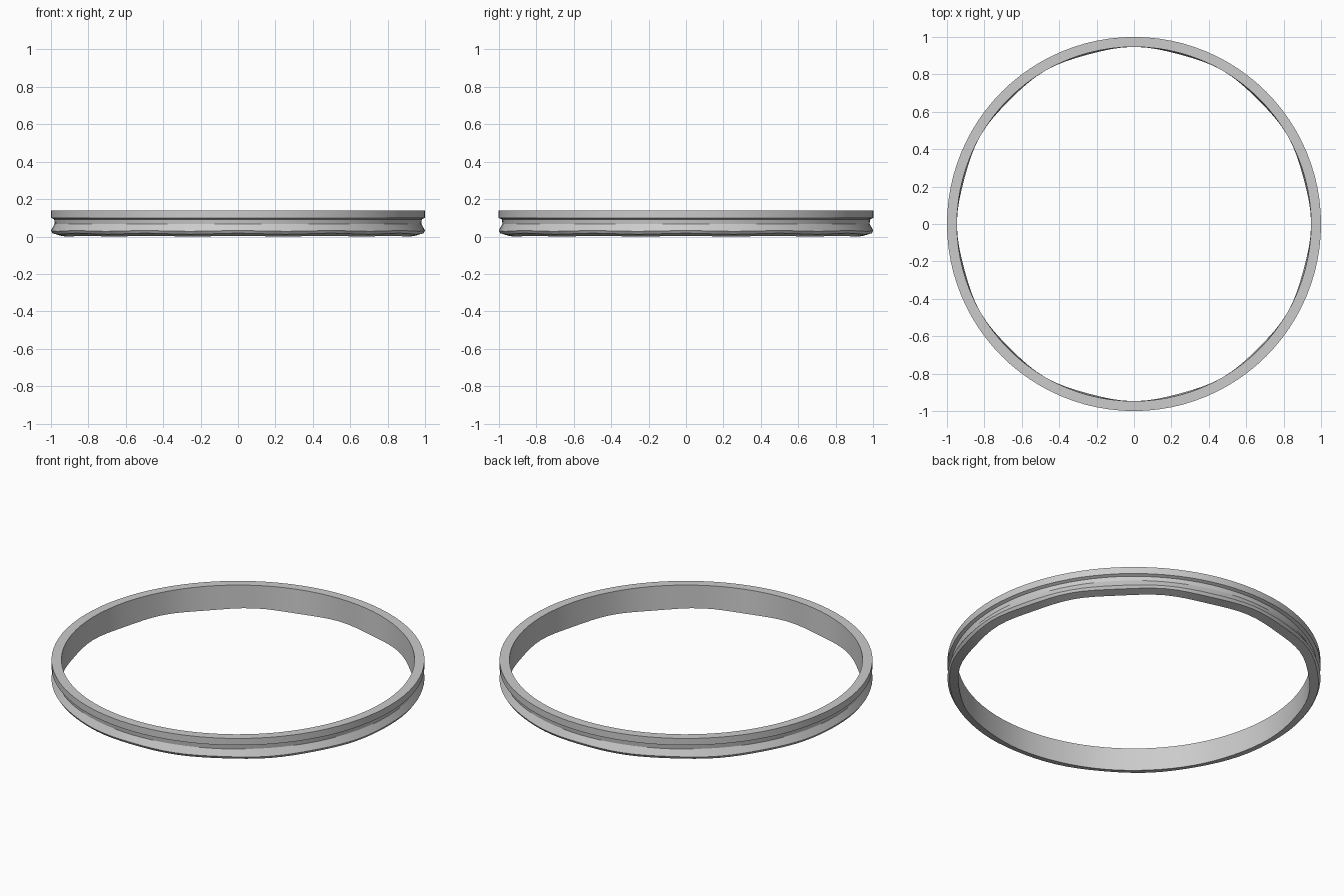
import bpy
import bmesh
from math import cos, sin, pi, radians

cube = bpy.data.objects.get("Cube")
if cube:
    bpy.data.objects.remove(cube)

# Single plain grey
grey = bpy.data.materials.new("grey")
grey.use_nodes = True
color = (0.6, 0.6, 0.6, 1)
grey.diffuse_color = color
grey.node_tree.nodes["Principled BSDF"].inputs["Base Color"].default_value = color

# Cross-section: radius, height, radial ripple, height ripple
PROFILE = [
    (0.947, 0.14, 0, 0),          # inner top
    (1.0, 0.14, 0, 0),            # outer top
    (1.0, 0.1, 0, 0),             # upper band
    (0.983, 0.092, 0, 0),         # groove
    (0.98, 0.068, 0, 0),
    (1.0, 0.032, 0, 0.004),       # lower bead
    (0.993, 0.018, 0.005, 0.006),
    (0.947, 0.004, 0.008, 0.004), # inner bottom
]
SEGMENTS = 96
RIPPLES = 12


def ring_point(angle, radius, height, ripple_r, ripple_z):
    wave = (1 - cos(RIPPLES * angle)) / 2
    r = radius - ripple_r * wave
    return r * cos(angle), r * sin(angle), height - ripple_z * wave


# Grooved band swept around the vertical axis
bm = bmesh.new()
loops = [[bm.verts.new(ring_point(2 * pi * i / SEGMENTS, *p)) for p in PROFILE]
         for i in range(SEGMENTS)]
count = len(PROFILE)
for i, a in enumerate(loops):
    b = loops[(i + 1) % SEGMENTS]
    for j in range(count):
        k = (j + 1) % count
        bm.faces.new((a[j], a[k], b[k], b[j]))
bmesh.ops.recalc_face_normals(bm, faces=bm.faces)

mesh = bpy.data.meshes.new("grooved_ring")
bm.to_mesh(mesh)
bm.free()
mesh.materials.append(grey)
ring = bpy.data.objects.new("grooved_ring", mesh)
bpy.context.collection.objects.link(ring)

# Smooth around the ring, crisp at the rims
bpy.ops.object.select_all(action="DESELECT")
ring.select_set(True)
bpy.context.view_layer.objects.active = ring
bpy.ops.object.shade_smooth_by_angle(angle=radians(25))
